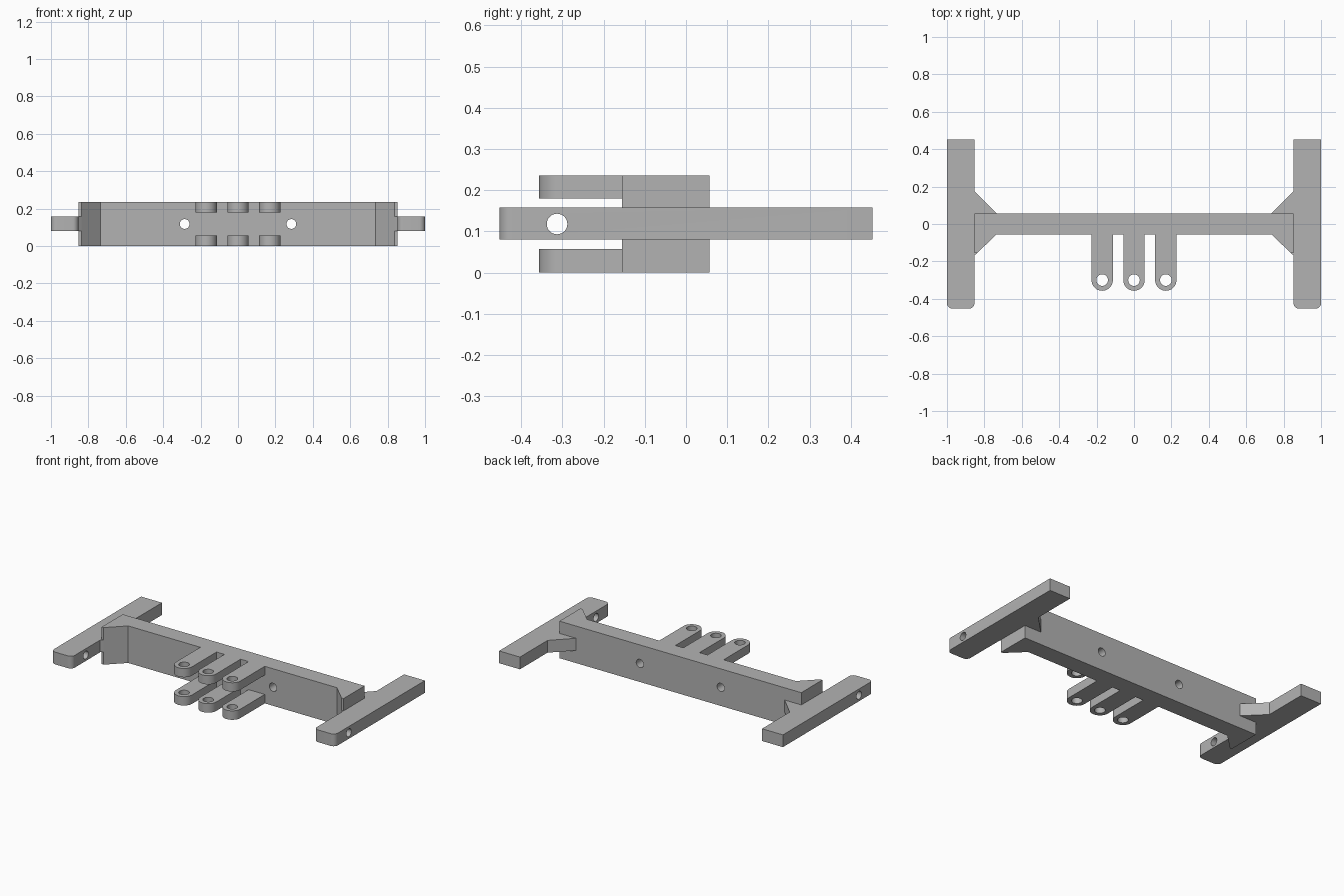
import bpy, bmesh, math
from mathutils import Vector

if "Cube" in bpy.data.objects:
    bpy.data.objects.remove(bpy.data.objects["Cube"])

grey = bpy.data.materials.new("plain grey")
grey.diffuse_color = (0.45, 0.45, 0.45, 1)
grey.use_nodes = True
grey.node_tree.nodes["Principled BSDF"].inputs["Base Color"].default_value = grey.diffuse_color

Z_MID, HEIGHT = 0.118, 0.236
BAR_LOW, BAR_HIGH = 0.08, 0.158


def prism(name, outline, z0, z1):
    """Extrude an x/y outline from z0 to z1."""
    bm = bmesh.new()
    face = bm.faces.new([bm.verts.new((x, y, z0)) for x, y in outline])
    top = bmesh.ops.extrude_face_region(bm, geom=[face])["geom"]
    bmesh.ops.translate(bm, vec=(0, 0, z1 - z0),
                        verts=[v for v in top if isinstance(v, bmesh.types.BMVert)])
    bmesh.ops.recalc_face_normals(bm, faces=bm.faces)
    mesh = bpy.data.meshes.new(name)
    bm.to_mesh(mesh)
    bm.free()
    obj = bpy.data.objects.new(name, mesh)
    bpy.context.collection.objects.link(obj)
    mesh.materials.append(grey)
    return obj


def drill(obj, centre, axis, radius, length=0.6):
    """Cut a round hole through obj along axis."""
    bpy.ops.mesh.primitive_cylinder_add(vertices=32, radius=radius, depth=length, location=centre)
    cutter = bpy.context.object
    cutter.name = "hole_cutter"
    cutter.data.materials.append(grey)
    cutter.rotation_euler = Vector(axis).to_track_quat('Z', 'Y').to_euler()
    cutter.hide_render = True
    mod = obj.modifiers.new("hole", 'BOOLEAN')
    mod.operation, mod.object, mod.solver = 'DIFFERENCE', cutter, 'EXACT'
    bpy.context.view_layer.objects.active = obj
    bpy.ops.object.modifier_apply(modifier=mod.name)
    bpy.data.objects.remove(cutter)


def arc(cx, cy, r, a0, a1, n):
    return [(cx + r * math.cos(math.radians(a0 + (a1 - a0) * i / n)),
             cy + r * math.sin(math.radians(a0 + (a1 - a0) * i / n))) for i in range(n + 1)]


parts = []

# Cross beam with its full-height front gussets in one outline
half = [(0.735, -0.055), (0.838, -0.155), (0.852, -0.155), (0.852, 0.057)]
beam = prism("cross_beam", half + [(-x, y) for x, y in reversed(half)], 0, HEIGHT)
for x in (-0.285, 0.285):
    drill(beam, (x, 0, Z_MID), (0, 1, 0), 0.026)
parts.append(beam)

# Side bars with rounded front corners, and the thin gussets behind the beam
for side, s in (("left", -1), ("right", 1)):
    r = 0.03
    outline = ([(0.853, 0.453)] + arc(0.853 + r, -0.453 + r, r, 180, 270, 8)
               + arc(1 - r, -0.453 + r, r, 270, 360, 8) + [(1, 0.453)])
    bar = prism(side + "_side_bar", [(s * x, y) for x, y in outline], BAR_LOW, BAR_HIGH)
    drill(bar, (s * 0.926, -0.313, Z_MID), (1, 0, 0), 0.025)
    gusset = prism(side + "_rear_gusset",
                   [(s * 0.735, 0.057), (s * 0.853, 0.057), (s * 0.853, 0.175)],
                   BAR_LOW, BAR_HIGH)
    tip = prism(side + "_front_gusset_tip",
                [(s * 0.838, -0.155), (s * 0.853, -0.168), (s * 0.853, -0.155)],
                BAR_LOW, BAR_HIGH)
    parts += [bar, gusset, tip]

# Upper and lower rows of three round-ended hinge lugs
for row, z0, z1 in (("lower", 0, 0.057), ("upper", 0.18, HEIGHT)):
    for i, x in enumerate((-0.17, 0, 0.17)):
        outline = [(x + 0.057, -0.055), (x - 0.057, -0.055)] + arc(x, -0.3, 0.057, 180, 360, 24)
        lug = prism(f"{row}_hinge_lug_{i + 1}", outline, z0, z1)
        drill(lug, (x, -0.3, (z0 + z1) / 2), (0, 0, 1), 0.031, 0.2)
        parts.append(lug)

# Smooth the round walls, keep the edges sharp
bpy.ops.object.select_all(action='DESELECT')
for obj in parts:
    obj.select_set(True)
bpy.context.view_layer.objects.active = parts[0]
bpy.ops.object.shade_smooth_by_angle(angle=math.radians(30))
